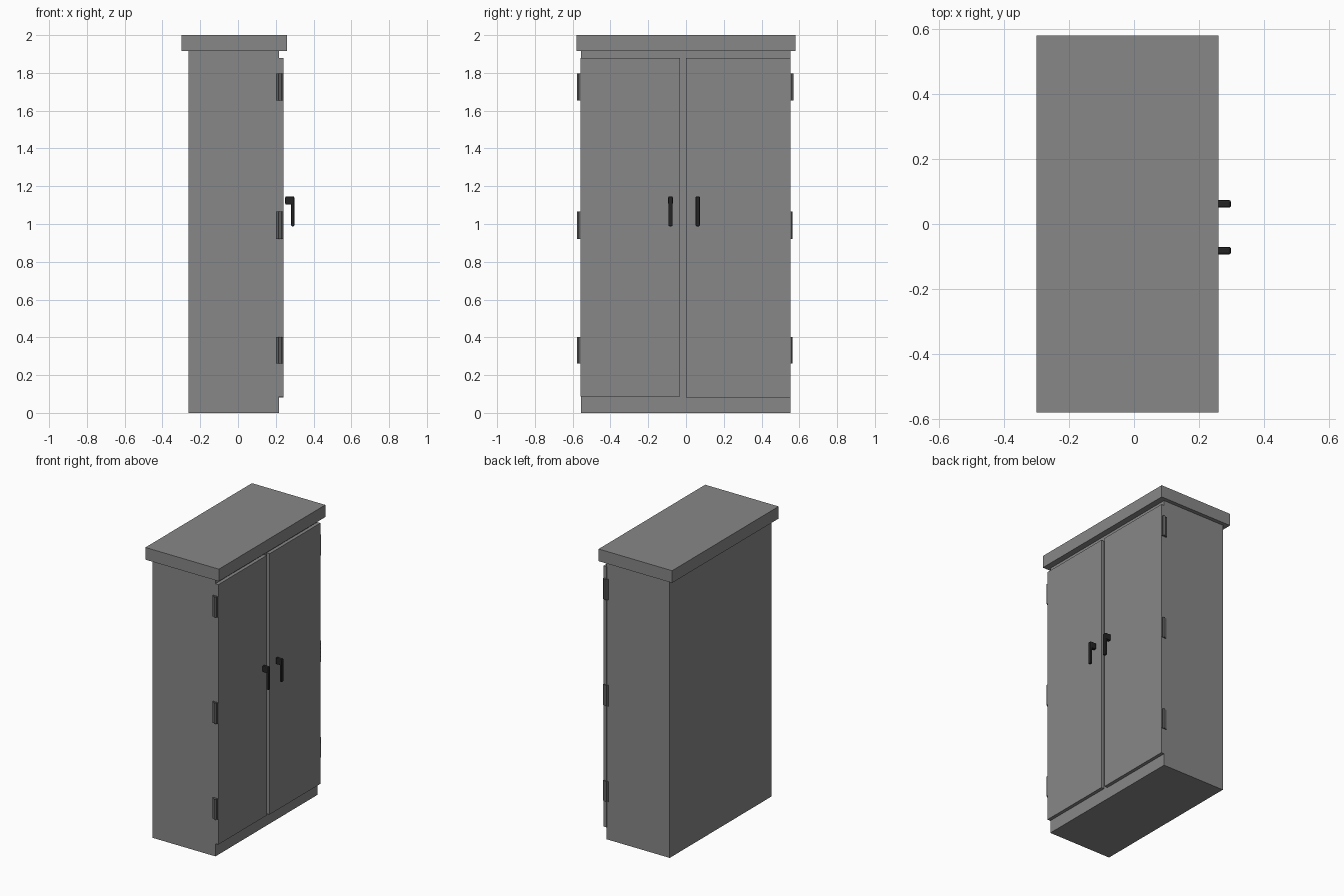
import bpy, math

if "Cube" in bpy.data.objects:
    bpy.data.objects.remove(bpy.data.objects["Cube"])


def material(name, c):
    m = bpy.data.materials.new(name)
    m.diffuse_color = (c, c, c, 1)
    m.use_nodes = True
    m.node_tree.nodes["Principled BSDF"].inputs["Base Color"].default_value = m.diffuse_color
    return m


GREY = material("painted_grey", 0.245)
STEEL = material("dark_steel", 0.11)
BLACK = material("black", 0.017)


def box(name, x, y, z, mat, bevel=0, segments=1):
    """Box from (min, max) ranges on each axis."""
    bpy.ops.mesh.primitive_cube_add(
        size=1, location=[(a + b) / 2 for a, b in (x, y, z)])
    o = bpy.context.object
    o.name = name
    o.scale = [b - a for a, b in (x, y, z)]
    bpy.ops.object.transform_apply(location=False, rotation=False, scale=True)
    o.data.materials.append(mat)
    if bevel:
        m = o.modifiers.new("bevel", 'BEVEL')
        m.width, m.segments = bevel, segments
    return o


def cylinder(name, r, depth, loc, mat):
    bpy.ops.mesh.primitive_cylinder_add(vertices=16, radius=r, depth=depth, location=loc)
    o = bpy.context.object
    o.name = name
    o.data.materials.append(mat)
    bpy.ops.object.shade_smooth_by_angle(angle=math.radians(40))
    return o


# Cabinet carcass and overhanging top
box("cabinet_body", (-0.263, 0.218), (-0.557, 0.553), (0, 1.916), GREY)
box("top_slab", (-0.30, 0.26), (-0.58, 0.58), (1.916, 2.0), GREY)

# Two doors on the +x side with a gap between them
box("left_door", (0.217, 0.241), (-0.558, -0.031), (0.088, 1.88), GREY)
box("right_door", (0.217, 0.241), (0.0, 0.554), (0.082, 1.88), GREY)

# Lever handles: short stem and hanging grip
for side, y in (("left", -0.082), ("right", 0.062)):
    box(side + "_handle_stem", (0.25, 0.297), (y - 0.012, y + 0.012),
        (1.102, 1.146), BLACK, 0.006, 2)
    box(side + "_handle_grip", (0.281, 0.298), (y - 0.011, y + 0.011),
        (0.988, 1.144), BLACK, 0.005, 2)

# Three hinges per door: two leaves and a knuckle
for i, (z0, z1) in enumerate(((0.262, 0.403), (0.921, 1.066), (1.655, 1.797))):
    for side, face, s, out in (("left", -0.557, -1, 0.02),
                               ("right", 0.553, 1, 0.017 if i == 2 else 0.011)):
        ys = sorted((face - s * 0.002, face + s * out * 0.55))
        tag = f"{side}_hinge_{i + 1}_"
        box(tag + "body_leaf", (0.202, 0.221), ys, (z0, z1), STEEL)
        box(tag + "door_leaf", (0.223, 0.241), ys, (z0, z1), STEEL)
        cylinder(tag + "knuckle", 0.009, z1 - z0,
                 (0.224, face + s * (out - 0.009), (z0 + z1) / 2), STEEL)
